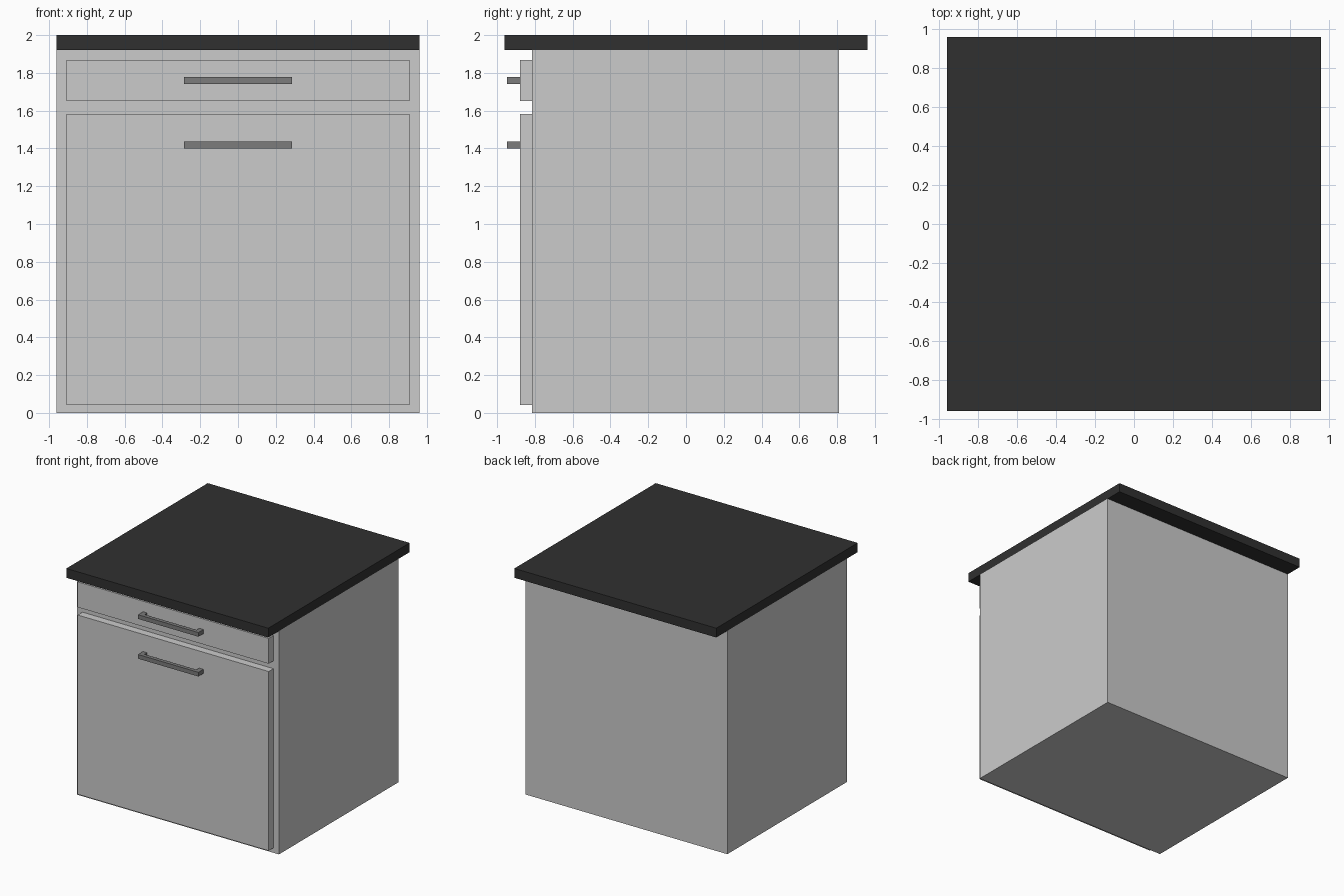
import bpy, bmesh

if "Cube" in bpy.data.objects:
    bpy.data.objects.remove(bpy.data.objects["Cube"])


def material(name, value):
    mat = bpy.data.materials.new(name)
    mat.diffuse_color = (value, value, value, 1)
    mat.use_nodes = True
    mat.node_tree.nodes["Principled BSDF"].inputs["Base Color"].default_value = mat.diffuse_color
    return mat


def extrude_profile(name, profile, z0, z1, mat=None):
    """Flat x/y outline raised from z0 to z1."""
    bm = bmesh.new()
    face = bm.faces.new([bm.verts.new((x, y, z0)) for x, y in profile])
    top = bmesh.ops.extrude_face_region(bm, geom=[face])["geom"]
    verts = [v for v in top if isinstance(v, bmesh.types.BMVert)]
    bmesh.ops.translate(bm, verts=verts, vec=(0, 0, z1 - z0))
    bmesh.ops.recalc_face_normals(bm, faces=bm.faces)
    mesh = bpy.data.meshes.new(name)
    bm.to_mesh(mesh)
    bm.free()
    obj = bpy.data.objects.new(name, mesh)
    bpy.context.collection.objects.link(obj)
    if mat:
        mesh.materials.append(mat)
    return obj


def box(name, half_x, y0, y1, z0, z1, mat=None):
    outline = [(-half_x, y0), (half_x, y0), (half_x, y1), (-half_x, y1)]
    return extrude_profile(name, outline, z0, z1, mat)


dark = material("dark_worktop", 0.03)
metal = material("handle_metal", 0.2)

FRONT = -0.815    # front of the cabinet body
FACE = -0.88      # front of the door and drawer panels

# Cabinet body and overhanging worktop
box("cabinet_body", 0.96, FRONT, 0.81, 0, 1.92)
box("worktop", 0.96, -0.96, 0.96, 1.92, 2.0, dark)

# Front panels
box("drawer_front", 0.908, FACE, FRONT, 1.65, 1.868)
box("door", 0.908, FACE, FRONT, 0.042, 1.583)

# U-shaped bar handles: outer half width, inner half width, bar front and back
W, IN, BAR_F, BAR_B = 0.287, 0.247, -0.948, -0.916
handle = [(-W, FACE), (-W, BAR_F), (W, BAR_F), (W, FACE),
          (IN, FACE), (IN, BAR_B), (-IN, BAR_B), (-IN, FACE)]
for name, z in (("drawer_handle", 1.76), ("door_handle", 1.418)):
    extrude_profile(name, handle, z - 0.018, z + 0.018, metal)
